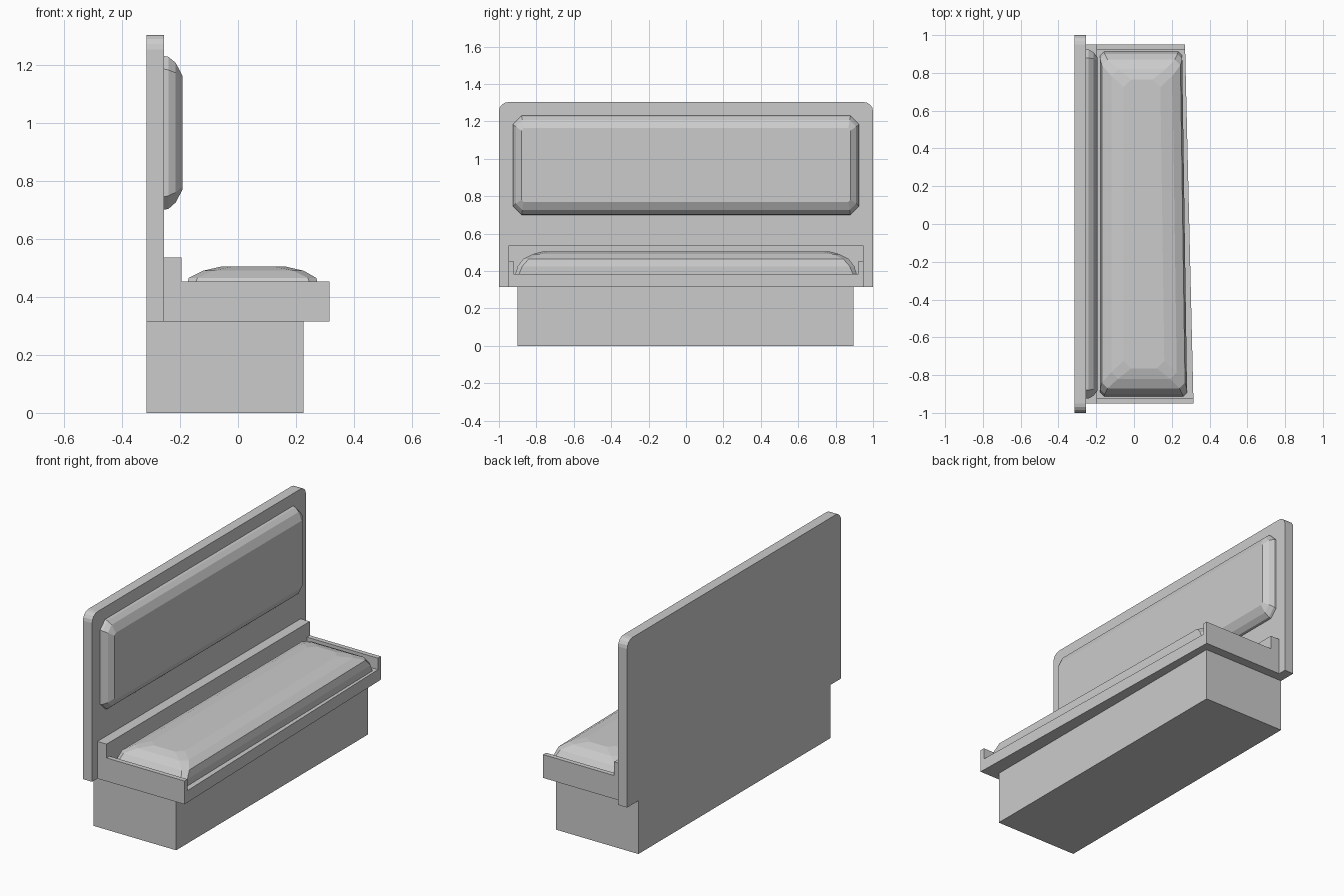
import bpy, bmesh, math

if "Cube" in bpy.data.objects:
    bpy.data.objects.remove(bpy.data.objects["Cube"])


def make(name, rings):
    """Loft a closed solid through rings with equal point counts."""
    bm = bmesh.new()
    loops = [[bm.verts.new(p) for p in r] for r in rings]
    n = len(loops[0])
    for a, b in zip(loops, loops[1:]):
        for i in range(n):
            j = (i + 1) % n
            bm.faces.new((a[i], a[j], b[j], b[i]))
    bm.faces.new(loops[0])
    bm.faces.new(loops[-1])
    bmesh.ops.recalc_face_normals(bm, faces=bm.faces)
    me = bpy.data.meshes.new(name)
    bm.to_mesh(me)
    bm.free()
    ob = bpy.data.objects.new(name, me)
    bpy.context.collection.objects.link(ob)
    return ob


def block(name, x0, x1, y0, y1, z0, z1):
    base = [(x0, y0), (x1, y0), (x1, y1), (x0, y1)]
    return make(name, [[(x, y, z) for x, y in base] for z in (z0, z1)])


def front_x(y):
    """Tapered front edge of the seat tray."""
    return 0.315 - 0.045 * (y + 0.95) / 1.905


def tapered(name, x0, y0, y1, z0, z1):
    base = [(x0, y0), (front_x(y0), y0), (front_x(y1), y1), (x0, y1)]
    return make(name, [[(x, y, z) for x, y in base] for z in (z0, z1)])


def chamfered(u0, u1, v0, v1, c):
    """Rectangle with cut corners."""
    return [(u0 + c, v0), (u1 - c, v0), (u1, v0 + c), (u1, v1 - c),
            (u1 - c, v1), (u0 + c, v1), (u0, v1 - c), (u0, v0 + c)]


# Plinth
block("base", -0.315, 0.225, -0.9, 0.895, 0, 0.315)

# Back board with rounded top corners
r = 0.05
outline = [(-1, 0.315), (1, 0.315)]
for cy, start in ((1 - r, 0), (-1 + r, 90)):
    for k in range(5):
        a = math.radians(start + k * 22.5)
        outline.append((cy + r * math.cos(a), 1.303 - r + r * math.sin(a)))
make("back_board", [[(x, y, z) for y, z in outline] for x in (-0.315, -0.255)])

# Seat tray: floor, rear rail and side walls
tapered("seat_tray", -0.255, -0.95, 0.95, 0.315, 0.385)
block("rear_rail", -0.255, -0.195, -0.95, 0.95, 0.385, 0.535)
tapered("side_wall_a", -0.195, -0.95, -0.922, 0.385, 0.453)
tapered("side_wall_b", -0.195, 0.922, 0.95, 0.385, 0.453)

# Seat cushion, domed and tapering with the tray
rings = []
for z, x0, x1, h, c in ((0.385, -0.18, 0.268, 0.912, 0.02),
                        (0.425, -0.18, 0.268, 0.9, 0.025),
                        (0.465, -0.17, 0.258, 0.87, 0.03),
                        (0.49, -0.12, 0.215, 0.82, 0.035),
                        (0.505, -0.055, 0.15, 0.765, 0.04)):
    rings.append([(x - 0.013 * y / 0.9 * (x > 0), y, z)
                  for x, y in chamfered(x0, x1, -h, h, c)])
make("seat_cushion", rings)

# Back cushion
rings = []
for x, h, z0, z1, c in ((-0.255, 0.924, 0.70, 1.23, 0.045),
                        (-0.24, 0.924, 0.703, 1.227, 0.045),
                        (-0.215, 0.91, 0.725, 1.207, 0.035),
                        (-0.192, 0.88, 0.768, 1.163, 0.012)):
    rings.append([(x, y, z) for y, z in chamfered(-h, h, z0, z1, c)])
make("back_cushion", rings)
